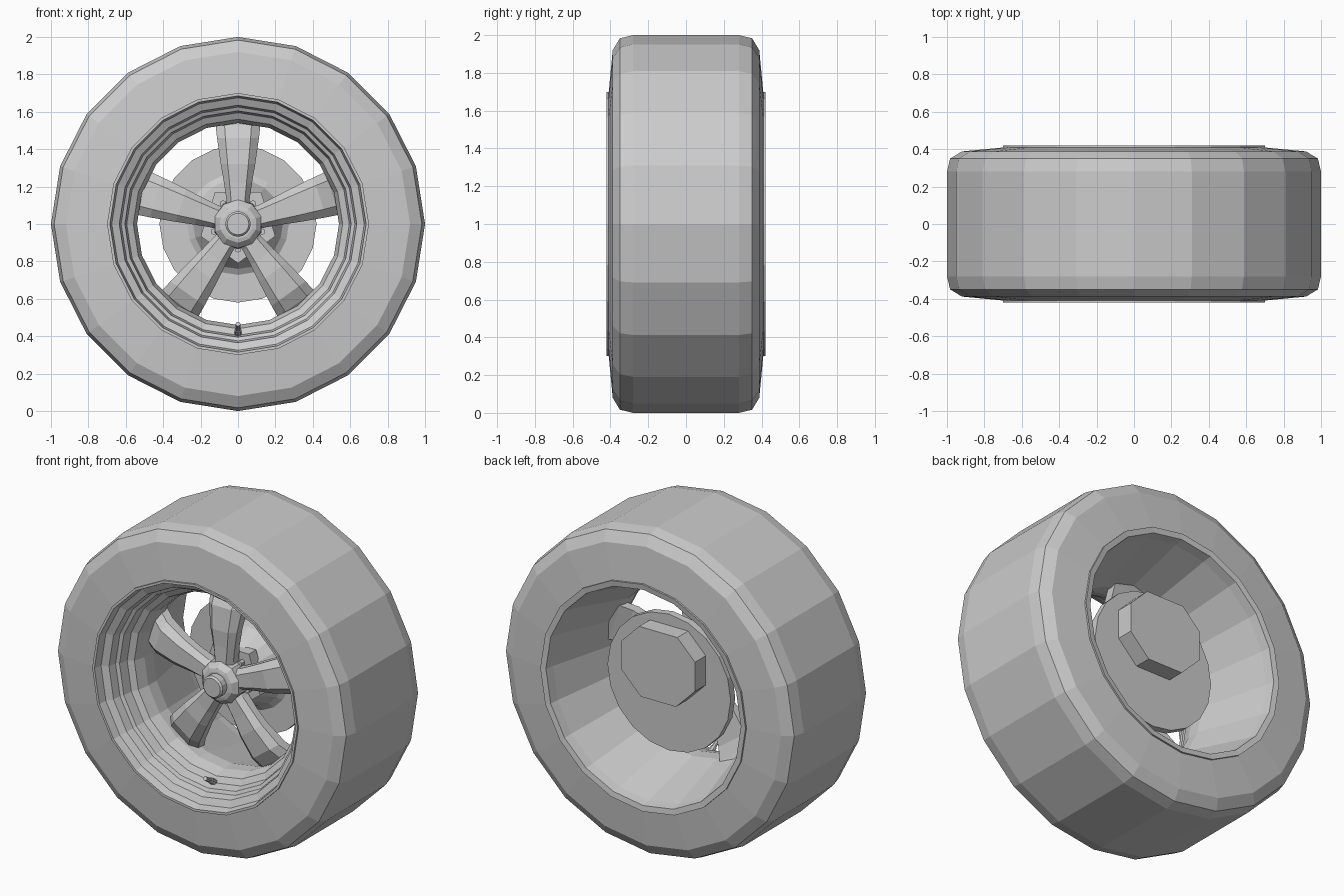
import bpy, bmesh, math
from mathutils import Matrix, Vector

cube = bpy.data.objects.get("Cube")
if cube:
    bpy.data.objects.remove(cube)

grey = bpy.data.materials.new("plain_grey")
grey.use_nodes = True
COLOUR = (0.6, 0.6, 0.6, 1)
grey.diffuse_color = COLOUR
grey.node_tree.nodes["Principled BSDF"].inputs["Base Color"].default_value = COLOUR
CENTRE = Vector((0, 0, 1))


def finish(name, bm, turn=0):
    """Turn the mesh about the axle, recalculate normals and link it."""
    bmesh.ops.recalc_face_normals(bm, faces=bm.faces)
    bm.transform(Matrix.Translation(CENTRE) @ Matrix.Rotation(turn, 4, 'Y'))
    me = bpy.data.meshes.new(name)
    bm.to_mesh(me)
    bm.free()
    me.materials.append(grey)
    ob = bpy.data.objects.new(name, me)
    bpy.context.collection.objects.link(ob)
    return ob


def loft(name, rings, closed=False, caps=False, turn=0):
    """Skin a sequence of equal vertex rings."""
    bm = bmesh.new()
    vs = [[bm.verts.new(p) for p in ring] for ring in rings]
    n = len(vs[0])
    pairs = list(zip(vs, vs[1:] + ([vs[0]] if closed else [])))
    for a, b in pairs:
        for i in range(n):
            j = (i + 1) % n
            bm.faces.new((a[i], a[j], b[j], b[i]))
    if caps:
        bm.faces.new(vs[0])
        bm.faces.new(vs[-1])
    return finish(name, bm, turn)


def circle(r, y, n):
    return [(r * math.sin(k * math.tau / n), y, r * math.cos(k * math.tau / n)) for k in range(n)]


def lathe(name, profile, n, closed=False, caps=False):
    """Spin (radius, y) points about the axle."""
    return loft(name, [circle(r, y, n) for r, y in profile], closed, caps)


def rod(name, a, b, r, n):
    """Cylinder between two points relative to the axle centre."""
    a, b = Vector(a), Vector(b)
    bm = bmesh.new()
    bmesh.ops.create_cone(bm, cap_ends=True, segments=n, radius1=r, radius2=r, depth=(b - a).length)
    q = (b - a).to_track_quat('Z', 'Y').to_matrix().to_4x4()
    bm.transform(Matrix.Translation((a + b) / 2) @ q)
    return finish(name, bm)


# Tyre, with a rounded shoulder on both sides
half = [(0.69, 0.41), (0.92, 0.388), (0.983, 0.35), (1.0, 0.28)]
lathe("tyre", [(r, -y) for r, y in half] + half[::-1], 20)

# Rim: stepped front lip, narrow throat, flared back barrel
lathe("rim", [(0.70, -0.40), (0.70, -0.42), (0.685, -0.42), (0.675, -0.37),
              (0.635, -0.35), (0.625, -0.30), (0.605, -0.29), (0.595, -0.23),
              (0.56, -0.21), (0.54, -0.14), (0.54, -0.06), (0.655, 0.36),
              (0.665, 0.415), (0.70, 0.42), (0.70, 0.40)], 20, closed=True)

# Five faceted spokes: (distance, half width, front y, back y)
stations = [(0.07, 0.06, -0.17, -0.06), (0.13, 0.062, -0.17, -0.08),
            (0.22, 0.075, -0.17, -0.09), (0.32, 0.092, -0.175, -0.09),
            (0.46, 0.112, -0.16, -0.06), (0.53, 0.12, -0.12, -0.02),
            (0.56, 0.12, -0.08, 0.0)]
sections = []
for d, w, f, b in stations:
    side = f * 0.6 + b * 0.4
    sections.append([(-w, b, d), (-w, side, d), (-w * 0.6, f, d),
                     (w * 0.6, f, d), (w, side, d), (w, b, d)])
for k in range(5):
    loft(f"spoke_{k + 1}", sections, caps=True, turn=k * math.tau / 5)

# Hub with a round centre cap, and a pentagonal lug plate with five nuts
lathe("hub", [(0.135, -0.06), (0.13, -0.17), (0.10, -0.20), (0.08, -0.205)], 10, caps=True)
lathe("centre_cap", [(0.068, -0.18), (0.068, -0.245), (0.058, -0.255)], 16, caps=True)
plate = loft("lug_plate", [circle(0.21, y, 5) for y in (-0.07, 0.0)], caps=True)
plate.data.transform(Matrix.Translation(CENTRE) @ Matrix.Rotation(math.pi, 4, 'Y')
                     @ Matrix.Translation(-CENTRE))
for k in range(5):
    a = math.pi + k * math.tau / 5
    x, z = 0.135 * math.sin(a), 0.135 * math.cos(a)
    rod(f"lug_nut_{k + 1}", (x, -0.10, z), (x, -0.06, z), 0.018, 6)

# Brake disc with raised hat
lathe("brake_disc", [(0.42, 0.12), (0.42, 0.165)], 20, caps=True)
lathe("brake_hat", [(0.17, -0.03), (0.24, 0.10), (0.28, 0.125)], 20, caps=True)

# Chamfered housing behind the disc, sitting above the axle
right = [(0.12, -0.08), (0.25, 0.05), (0.25, 0.23), (0.13, 0.35)]
outline = right + [(-x, z) for x, z in right[::-1]]
loft("rear_housing", [[(x, y, z) for x, z in outline] for y in (0.15, 0.27)], caps=True)

# Tyre valve, tilted towards the axle
rod("valve_stem", (0, -0.20, -0.61), (0, -0.27, -0.565), 0.018, 8)
rod("valve_tip", (0, -0.27, -0.565), (0, -0.32, -0.535), 0.013, 8)
